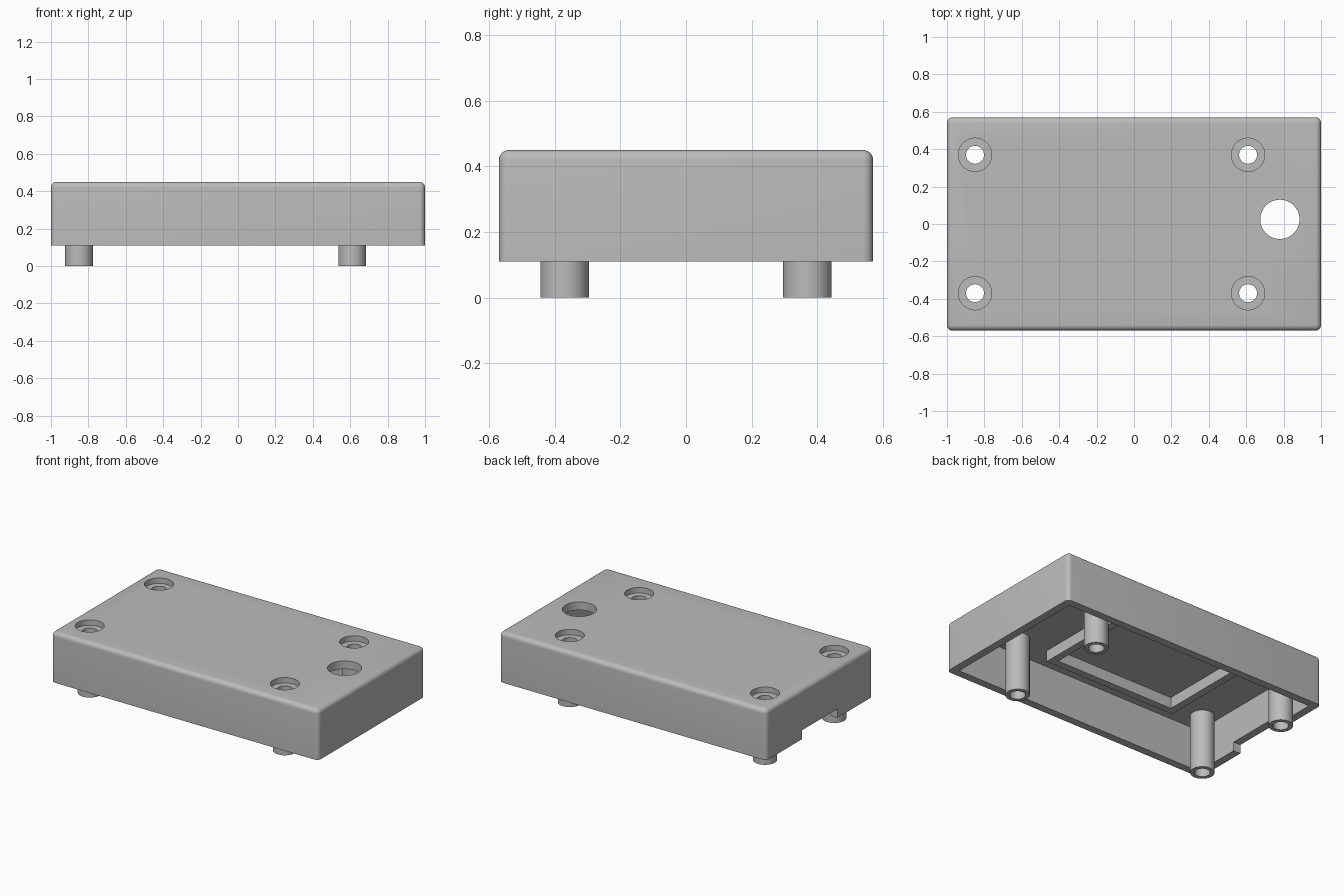
import bpy, bmesh
from math import tau
from mathutils import Vector

if "Cube" in bpy.data.objects:
    bpy.data.objects.remove(bpy.data.objects["Cube"], do_unlink=True)

grey = bpy.data.materials.new("plain_grey")
grey.use_nodes = True
colour = (0.5, 0.5, 0.5, 1)
grey.diffuse_color = colour
grey.node_tree.nodes["Principled BSDF"].inputs["Base Color"].default_value = colour

BASE, CEILING, TOP = 0.11, 0.395, 0.45
HALF_X, HALF_Y, WALL = 1.0, 0.57, 0.053
HOLE_R = 0.048
POSTS = [(x, y) for x in (-0.85, 0.61) for y in (-0.37, 0.37)]


def finish(bm, name):
    bmesh.ops.recalc_face_normals(bm, faces=bm.faces)
    mesh = bpy.data.meshes.new(name)
    bm.to_mesh(mesh)
    bm.free()
    mesh.materials.append(grey)
    ob = bpy.data.objects.new(name, mesh)
    bpy.context.collection.objects.link(ob)
    return ob


def box(name, low, high, bevel=0):
    bm = bmesh.new()
    bmesh.ops.create_cube(bm, size=1)
    low, high = Vector(low), Vector(high)
    for v in bm.verts:
        v.co = (low + high) / 2 + v.co * (high - low)
    if bevel:
        # round every edge except those round the open underside
        edges = [e for e in bm.edges if max(v.co.z for v in e.verts) > low.z + 0.01]
        bmesh.ops.bevel(bm, geom=edges, offset=bevel, segments=6,
                        profile=0.5, affect='EDGES')
    return finish(bm, name)


def cylinder(name, x, y, radius, z0, z1):
    bm = bmesh.new()
    bmesh.ops.create_cone(bm, cap_ends=True, segments=48, radius1=radius,
                          radius2=radius, depth=z1 - z0)
    bmesh.ops.translate(bm, verts=bm.verts, vec=(x, y, (z0 + z1) / 2))
    return finish(bm, name)


def tube(name, x, y, inner, outer, z0, z1):
    bm = bmesh.new()
    corners = [(inner, z0), (outer, z0), (outer, z1), (inner, z1)]
    verts = [bm.verts.new((r, 0, z)) for r, z in corners]
    edges = [bm.edges.new((verts[i - 1], verts[i])) for i in range(4)]
    bmesh.ops.spin(bm, geom=verts + edges, cent=(0, 0, 0), axis=(0, 0, 1),
                   angle=tau, steps=48)
    bmesh.ops.remove_doubles(bm, verts=bm.verts, dist=0.0001)
    bmesh.ops.translate(bm, verts=bm.verts, vec=(x, y, 0))
    return finish(bm, name)


def select_only(ob):
    bpy.ops.object.select_all(action='DESELECT')
    ob.select_set(True)
    bpy.context.view_layer.objects.active = ob


def cut(ob, cutter):
    mod = ob.modifiers.new("cut", 'BOOLEAN')
    mod.operation = 'DIFFERENCE'
    mod.solver = 'EXACT'
    mod.object = cutter
    select_only(ob)
    bpy.ops.object.modifier_apply(modifier=mod.name)
    bpy.data.objects.remove(cutter, do_unlink=True)


def smooth(ob):
    select_only(ob)
    bpy.ops.object.shade_smooth_by_angle(angle=0.6)


# Hollow shell, open underneath
shell = box("shell", (-HALF_X, -HALF_Y, BASE), (HALF_X, HALF_Y, TOP), 0.03)
inner_x, inner_y = HALF_X - WALL, HALF_Y - WALL
cut(shell, box("cavity", (-inner_x, -inner_y, 0), (inner_x, inner_y, CEILING)))

# Cable notch in the right end wall
cut(shell, box("notch", (-1.1, -0.19, 0), (-0.9, 0.19, BASE + 0.06)))

# Large round opening, then screw holes with counterbores
cut(shell, cylinder("opening", 0.78, 0.025, 0.105, 0.3, 0.6))
for x, y in POSTS:
    cut(shell, cylinder("screw_hole", x, y, HOLE_R, 0.3, 0.6))
    cut(shell, cylinder("counterbore", x, y, 0.089, TOP - 0.037, 0.6))
smooth(shell)

# Hollow mounting posts
for x, y in POSTS:
    side = "left" if x > 0 else "right"
    end = "back" if y > 0 else "front"
    smooth(tube(f"{end}_{side}_post", x, y, HOLE_R, 0.074, 0, CEILING + 0.005))

# Raised rectangular frame under the top plate
frame = box("inner_frame", (-0.61, -0.37, 0.32), (0.38, 0.37, CEILING + 0.003))
cut(frame, box("frame_window", (-0.56, -0.32, 0.2), (0.33, 0.32, 0.5)))
